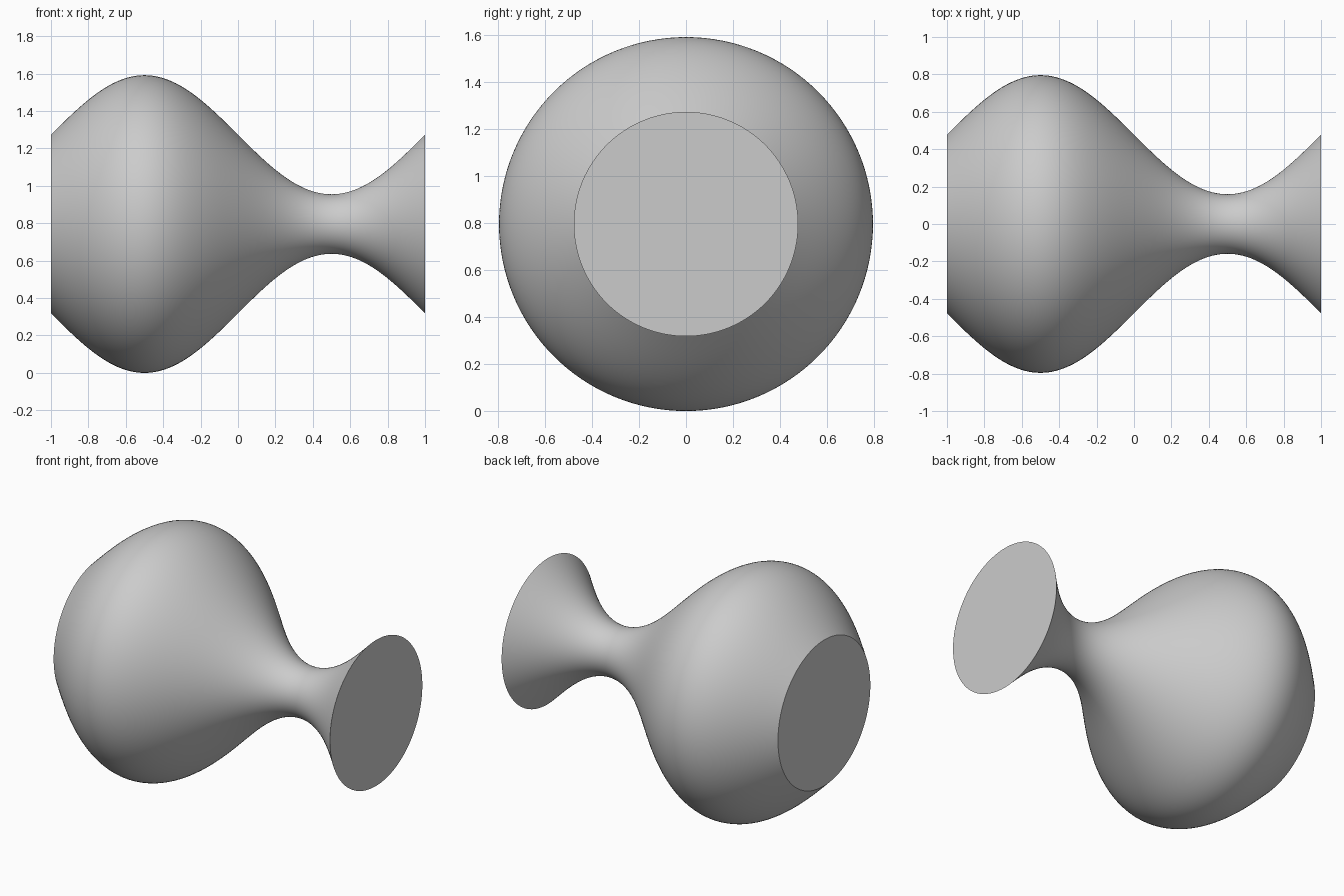
import bpy, bmesh, math

cube = bpy.data.objects.get("Cube")
if cube:
    bpy.data.objects.remove(cube, do_unlink=True)

SIDES, RINGS = 128, 96
CENTRE_Z = 2.5 / math.pi

# Plain grey material
grey = bpy.data.materials.new("light_grey")
grey.use_nodes = True
colour = (0.6, 0.6, 0.6, 1)
grey.diffuse_color = colour
grey.node_tree.nodes["Principled BSDF"].inputs["Base Color"].default_value = colour


def radius(x):
    """Sine wave profile around the long axis."""
    return (1.5 - math.sin(math.pi * x)) / math.pi


# Turned body: rings along x, bridged by quads
bm = bmesh.new()
rings = []
for i in range(RINGS + 1):
    x = -1 + 2 * i / RINGS
    r = radius(x)
    angles = [math.tau * j / SIDES for j in range(SIDES)]
    rings.append([bm.verts.new((x, r * math.cos(a), r * math.sin(a))) for a in angles])

for a, b in zip(rings, rings[1:]):
    for j in range(SIDES):
        k = (j + 1) % SIDES
        bm.faces.new((a[j], a[k], b[k], b[j]))

# Flat end caps
bm.faces.new(rings[0])
bm.faces.new(rings[-1])
bmesh.ops.recalc_face_normals(bm, faces=bm.faces)

mesh = bpy.data.meshes.new("turned_body")
bm.to_mesh(mesh)
bm.free()
mesh.materials.append(grey)

body = bpy.data.objects.new("turned_body", mesh)
body.location.z = CENTRE_Z
bpy.context.collection.objects.link(body)

# Smooth sides, sharp cap rims
bpy.ops.object.select_all(action="DESELECT")
body.select_set(True)
bpy.context.view_layer.objects.active = body
bpy.ops.object.shade_smooth_by_angle(angle=math.radians(30))
